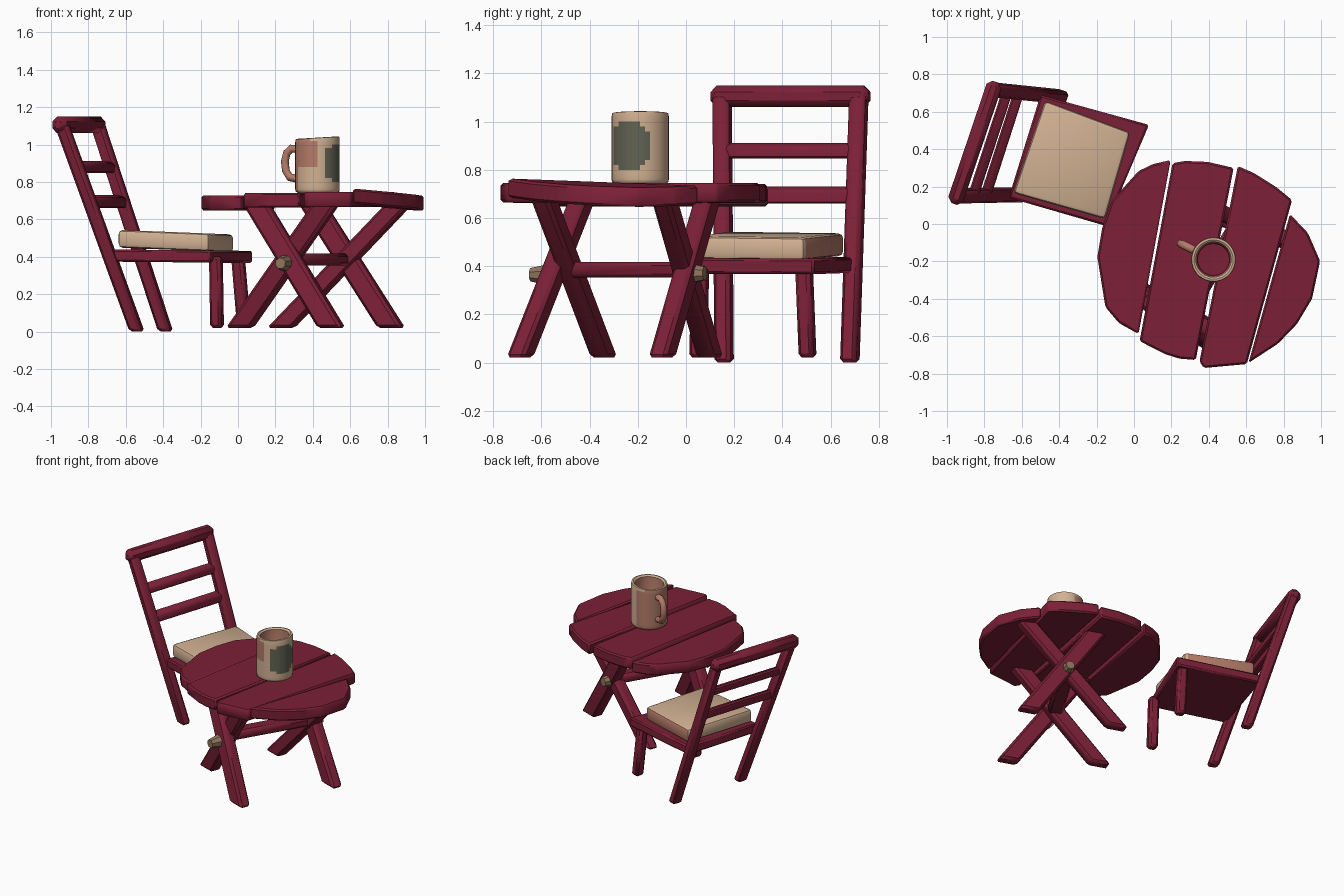
import bpy, bmesh, math
from mathutils import Vector as V

if "Cube" in bpy.data.objects:
    bpy.data.objects.remove(bpy.data.objects["Cube"])


def mat(name, c):
    m = bpy.data.materials.new(name)
    m.diffuse_color = (*c, 1)
    m.use_nodes = True
    m.node_tree.nodes["Principled BSDF"].inputs["Base Color"].default_value = m.diffuse_color
    return m


CRIMSON = mat("crimson paint", (0.20, 0.014, 0.038))
BEIGE = mat("beige", (0.64, 0.44, 0.29))
SALMON = mat("salmon clay", (0.46, 0.20, 0.14))
OLIVE = mat("grey green", (0.12, 0.125, 0.085))
BROWN = mat("bolt brown", (0.28, 0.18, 0.11))


def finish(name, bm, mats, bevel=0.0, segments=2):
    bmesh.ops.recalc_face_normals(bm, faces=bm.faces[:])
    if bevel:
        bmesh.ops.bevel(bm, geom=bm.edges[:], offset=bevel, segments=segments,
                        profile=0.5, affect='EDGES')
    me = bpy.data.meshes.new(name)
    bm.to_mesh(me)
    bm.free()
    ob = bpy.data.objects.new(name, me)
    bpy.context.collection.objects.link(ob)
    for m in mats:
        me.materials.append(m)
    bpy.ops.object.select_all(action='DESELECT')
    ob.select_set(True)
    bpy.context.view_layer.objects.active = ob
    bpy.ops.object.shade_smooth_by_angle(angle=math.radians(40))
    return ob


def beam(name, a, b, p, q, bevel=0.015):
    """Bar from a to b; p and q are the half-width vectors of its section."""
    a, b, p, q = V(a), V(b), V(p), V(q)
    bm = bmesh.new()
    rings = [[bm.verts.new(c + s * p + t * q)
              for s, t in ((-1, -1), (1, -1), (1, 1), (-1, 1))] for c in (a, b)]
    bm.faces.new(rings[0])
    bm.faces.new(rings[1])
    for i in range(4):
        j = (i + 1) % 4
        bm.faces.new((rings[0][i], rings[0][j], rings[1][j], rings[1][i]))
    return finish(name, bm, [CRIMSON], bevel, 1)


def slab(name, outline, top, thick, m=CRIMSON, bevel=0.01, segments=1):
    """Flat piece with an outline in plan; top(x, y) is its upper height."""
    bm = bmesh.new()
    up = [bm.verts.new((x, y, top(x, y))) for x, y in outline]
    lo = [bm.verts.new((x, y, top(x, y) - thick)) for x, y in outline]
    bm.faces.new(up)
    bm.faces.new(lo[::-1])
    for i in range(len(up)):
        j = (i + 1) % len(up)
        bm.faces.new((up[i], lo[i], lo[j], up[j]))
    return finish(name, bm, [m], bevel, segments)


U = V((0.94, -0.33, 0))   # across the table and chair depth
N = V((0.33, 0.94, 0))    # along the planks and chair width

# table top: four planks cut to a rough circle
planks = [
    ([(.196, .342), (.10, .32), (.024, .283), (-.12, .123), (-.17, -.02), (-.196, -.176),
      (-.153, -.444), (-.08, -.53), (.024, -.588)], lambda x, y: .728),
    ([(.206, .325), (.27, .337), (.394, .332), (.533, .30), (.33, -.727), (.244, -.72),
      (.164, -.695), (.03, -.626)], lambda x, y: .742),
    ([(.555, .31), (.64, .273), (.76, .198), (.845, .128), (.603, -.749), (.373, -.77),
      (.35, -.735)], lambda x, y: .745),
    ([(.834, .053), (.93, -.048), (.995, -.198), (.952, -.40), (.871, -.535),
      (.77, -.64), (.612, -.743)],
     lambda x, y: .765 - .082 * (x - .61) - .015 * (y + .74)),
]
for i, (outline, top) in enumerate(planks):
    slab(f"table_plank_{i + 1}", outline, top, 0.08)

# crossed table legs
legs = {
    "front_leg_outer": ((.50, -.69), (.10, -.43)),
    "front_leg_inner": ((.01, -.34), (.47, -.59)),
    "back_leg_outer": ((.82, -.10), (.40, .09)),
    "back_leg_inner": ((.23, .10), (.86, -.09)),
}
for name, (foot, head) in legs.items():
    beam("table_" + name, (*foot, .02), (*head, .68), U * .07, N * .04)

# stretcher between the two crosses
beam("table_stretcher", (.28, -.47, .385), (.58, .03, .385), U * .05, (0, 0, .032))

# bolts where the legs cross
for name, c, d in (("front_bolt", (.238, -.61, .365), -N), ("back_bolt", (.595, .045, .37), N)):
    bm = bmesh.new()
    bmesh.ops.create_cone(bm, cap_ends=True, segments=8, radius1=.045, radius2=.03, depth=.07)
    bmesh.ops.rotate(bm, verts=bm.verts[:], cent=(0, 0, 0),
                     matrix=V((0, 0, 1)).rotation_difference(d).to_matrix())
    bmesh.ops.translate(bm, verts=bm.verts[:], vec=c)
    finish(name, bm, [BROWN])

# chair back: leaning posts, top rail, slats
A0, A1 = V((-.54, .158, 0)), V((-.947, .15, 1.12))
B0, B1 = V((-.387, .68, 0)), V((-.755, .718, 1.12))
for name, lo, hi in (("left", A0, A1), ("right", B0, B1)):
    beam(f"chair_back_post_{name}", lo, hi, U * .036, N * .036)
ext = (B1 - A1).normalized() * .045
drop = V((0, 0, -.015))
beam("chair_top_rail", A1 - ext + drop, B1 + ext + drop, U * .042, (0, 0, .044), .026)
for i, (z, h) in enumerate(((.88, .027), (.695, .03))):
    t = z / 1.12
    beam(f"chair_back_slat_{i + 1}", A0.lerp(A1, t), B0.lerp(B1, t),
         U * .028 + V((0, 0, -.008)), (0, 0, h), .01)

# chair seat and front legs
slab("chair_seat", [(-.67, .14), (-.50, .69), (.08, .53), (-.15, -.01)],
     lambda x, y: .435 - .01 * (x + .3), .065)
beam("chair_front_leg_left", (-.112, .05, .02), (-.118, .06, .40), U * .033, N * .033)
beam("chair_front_leg_right", (.032, .505, .02), (.0, .49, .40), U * .033, N * .033)

# seat cushion, with a pinker rear side
cushion = slab("cushion", [(-.645, .166), (-.475, .66), (-.02, .49), (-.155, .027)],
               lambda x, y: .53 - .04 * (x + .3), .095, BEIGE, .022, 2)
cushion.data.materials.append(SALMON)
for f in cushion.data.polygons:
    if f.normal.y > .8 or f.normal.z < -.9:
        f.material_index = 1

# mug: turned hollow profile (radius, height)
C = V((.425, -.19, 0))
SEG = 36
outer = [(.105, .74), (.117, .75)] + [(.119, .76 + .02 * i) for i in range(14)]
profile = [(0, .74)] + outer + [(.116, 1.035), (.105, 1.037), (.094, 1.028),
                                (.09, .80), (.085, .79), (0, .785)]
bm = bmesh.new()
rings = []
for r, z in profile:
    if r == 0:
        rings.append([bm.verts.new(C + V((0, 0, z)))] * SEG)
    else:
        rings.append([bm.verts.new(C + V((r * math.cos(2 * math.pi * i / SEG),
                                          r * math.sin(2 * math.pi * i / SEG),
                                          z + .06 * r * math.cos(2 * math.pi * i / SEG) * (z > 1))))
                      for i in range(SEG)])
for k in range(len(rings) - 1):
    for i in range(SEG):
        j = (i + 1) % SEG
        q = [rings[k][i], rings[k][j], rings[k + 1][j], rings[k + 1][i]]
        bm.faces.new(list(dict.fromkeys(q)))
for f in bm.faces:
    d = f.calc_center_median() - C
    r = math.hypot(d.x, d.y)
    ang = math.degrees(math.atan2(d.y, d.x))
    f.material_index = 0
    if r < .097 and d.z > .76:                        # inside
        f.material_index = 3 if d.z < .80 else 1
    elif r > .11 and d.z < 1.025:
        if abs((ang + 27) / 44) ** 4 + abs((d.z - .90) / .092) ** 4 < 1:
            f.material_index = 2                      # painted patch
        elif ang > 85 or ang < -150 or (ang < -95 and d.z > .88):
            f.material_index = 1                      # bare clay side
finish("mug", bm, [BEIGE, SALMON, OLIVE, CRIMSON])

# mug handle
cu = bpy.data.curves.new("mug_handle", 'CURVE')
cu.dimensions = '3D'
cu.bevel_depth = .022
cu.bevel_resolution = 2
pts = [(.11, .975), (.155, .978), (.182, .955), (.194, .91), (.188, .86), (.165, .825), (.11, .815)]
sp = cu.splines.new('POLY')
sp.points.add(len(pts) - 1)
for p, (r, z) in zip(sp.points, pts):
    p.co = (C.x - .9 * r, C.y + .44 * r, z, 1)
cu.materials.append(SALMON)
bpy.context.collection.objects.link(bpy.data.objects.new("mug_handle", cu))
